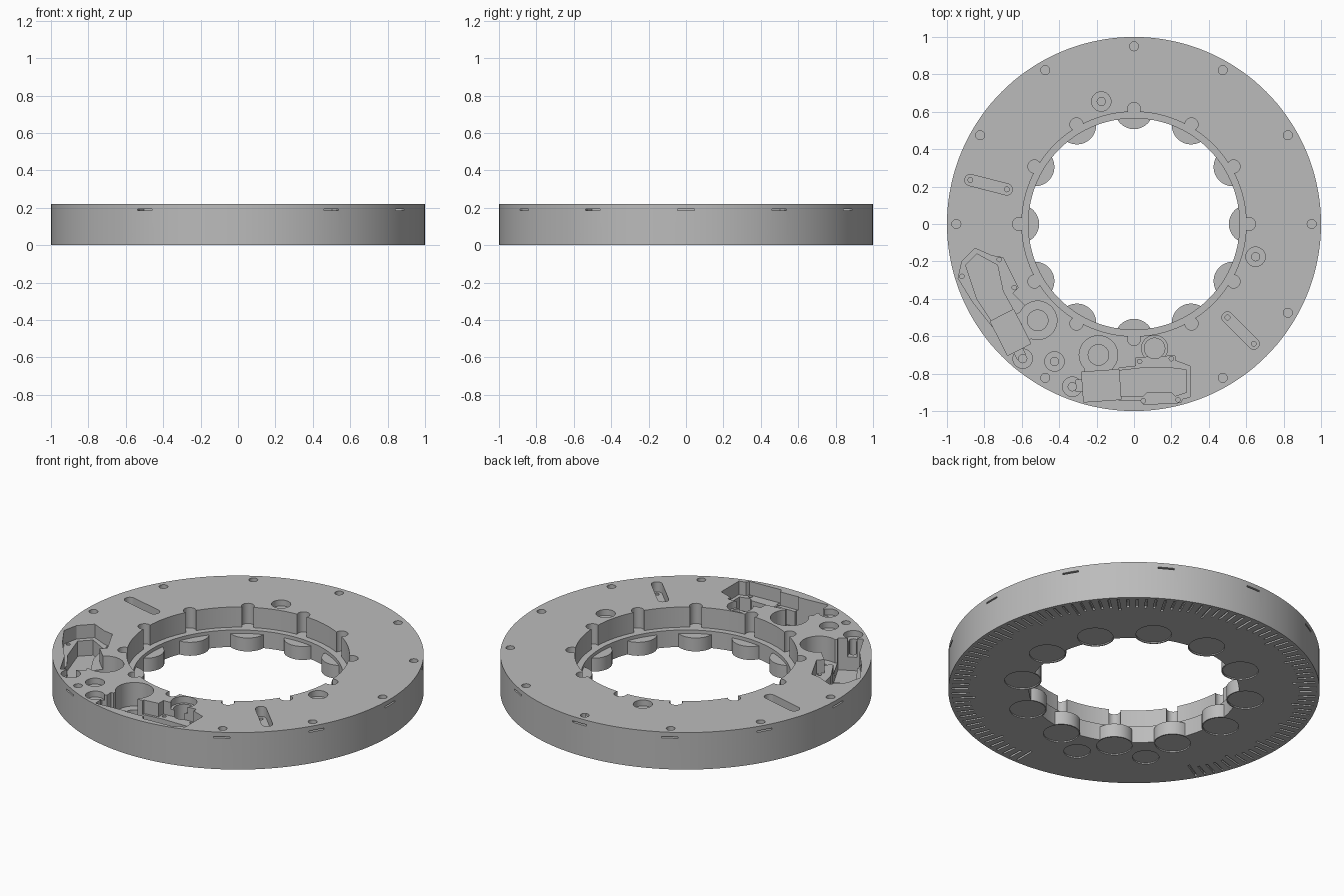
import bpy, bmesh
from math import sin, cos, pi, radians
from mathutils import Matrix

cube = bpy.data.objects.get("Cube")
if cube:
    bpy.data.objects.remove(cube)

H = 0.22

grey = bpy.data.materials.new("plain grey")
grey.use_nodes = True
grey.diffuse_color = (0.5, 0.5, 0.5, 1)
grey.node_tree.nodes["Principled BSDF"].inputs["Base Color"].default_value = (0.5, 0.5, 0.5, 1)


def prism(bm, points, z0, z1):
    """Closed vertical prism over a counter-clockwise outline."""
    low = [bm.verts.new((x, y, z0)) for x, y in points]
    top = [bm.verts.new((x, y, z1)) for x, y in points]
    bm.faces.new(low[::-1])
    bm.faces.new(top)
    for i in range(len(points)):
        j = (i + 1) % len(points)
        bm.faces.new((low[i], low[j], top[j], top[i]))


def circle(x, y, r, n=32):
    return [(x + r * cos(2 * pi * i / n), y + r * sin(2 * pi * i / n)) for i in range(n)]


def polar(r, deg):
    return r * cos(radians(deg)), r * sin(radians(deg))


def bar(x, y, length, width, deg):
    """Rectangle outline turned by deg."""
    c, s = cos(radians(deg)), sin(radians(deg))
    corners = ((-1, -1), (1, -1), (1, 1), (-1, 1))
    return [(x + a * length / 2 * c - b * width / 2 * s,
             y + a * length / 2 * s + b * width / 2 * c) for a, b in corners]


def capsule(p, q, r, n=12):
    """Rounded slot outline from p to q."""
    m = Matrix.Identity(2)
    dx, dy = q[0] - p[0], q[1] - p[1]
    k = r / (dx * dx + dy * dy) ** 0.5
    ux, uy = dx * k, dy * k
    out = []
    for (x, y), start in ((q, -pi / 2), (p, pi / 2)):
        for i in range(n + 1):
            a = start + pi * i / n
            out.append((x + ux * cos(a) - uy * sin(a), y + uy * cos(a) + ux * sin(a)))
    return out


def combine(target, outlines, z0, z1, operation="DIFFERENCE"):
    """Cut or join one batch of separate prisms."""
    bm = bmesh.new()
    for pts in outlines:
        prism(bm, pts, z0, z1)
    mesh = bpy.data.meshes.new("helper")
    bm.to_mesh(mesh)
    bm.free()
    helper = bpy.data.objects.new("helper", mesh)
    helper.hide_render = True
    bpy.context.collection.objects.link(helper)
    mod = target.modifiers.new("shape", "BOOLEAN")
    mod.operation, mod.solver, mod.object = operation, "EXACT", helper
    bpy.context.view_layer.objects.active = target
    bpy.ops.object.modifier_apply(modifier=mod.name)
    bpy.data.objects.remove(helper)


# Ring body with a step inside the bore
bm = bmesh.new()
profile = [(1, 0), (1, H), (0.6, H), (0.6, 0.1), (0.565, 0.1), (0.565, 0)]
n = 144
rings = [[bm.verts.new((r * cos(2 * pi * i / n), r * sin(2 * pi * i / n), z))
          for r, z in profile] for i in range(n)]
for i in range(n):
    a, b = rings[i], rings[(i + 1) % n]
    for k in range(len(profile)):
        m = (k + 1) % len(profile)
        bm.faces.new((a[k], b[k], b[m], a[m]))
bmesh.ops.recalc_face_normals(bm, faces=bm.faces)
mesh = bpy.data.meshes.new("ring_body")
bm.to_mesh(mesh)
bm.free()
body = bpy.data.objects.new("ring_body", mesh)
bpy.context.collection.objects.link(body)
mesh.materials.append(grey)

TOP = H + 0.05
clock = range(0, 360, 30)

# Twelve round lobes in the bore, with notches above and shallow discs below
combine(body, [circle(*polar(0.61, d), 0.103) for d in clock], 0, 0.08, "UNION")
combine(body, [circle(*polar(0.615, d), 0.035, 24) for d in clock], 0.1, TOP)
discs = [circle(*polar(0.61, d), 0.096) for d in clock]
discs += [circle(*polar(0.725, d), 0.072) for d in (225, 255)]
combine(body, discs, -0.05, 0.007)

# Scale ticks under the rim, every fifth one longer
ticks = []
for i in range(101):
    inner = 0.86 if i % 5 == 0 else 0.89
    d = 270 + 3 * i
    ticks.append(bar(*polar((inner + 0.98) / 2, d), 0.98 - inner, 0.012, d))
combine(body, ticks, -0.05, 0.012)

# Rim screw holes and the thin nut slits behind them
rim = [d for d in clock if d not in (210, 270)]
combine(body, [circle(*polar(0.95, d), 0.024, 20) for d in rim], 0.12, TOP)
combine(body, [bar(*polar(0.98, d), 0.11, 0.09, d) for d in rim], 0.185, 0.194)

# Counterbored screw holes
bores = [(-0.175, 0.655), (0.65, -0.175), (-0.425, -0.735), (-0.595, -0.72), (-0.33, -0.87)]
combine(body, [circle(x, y, 0.052) for x, y in bores], H - 0.035, TOP)
combine(body, [circle(x, y, 0.022, 20) for x, y in bores], 0.05, TOP)

# Long slots with a screw hole at each end
slots = [((-0.875, 0.235), (-0.68, 0.185)), ((0.50, -0.50), (0.64, -0.64))]
combine(body, [capsule(p, q, 0.03) for p, q in slots], H - 0.06, TOP)
combine(body, [circle(x, y, 0.013, 16) for s in slots for x, y in s], 0.06, TOP)

# Gear wells with a hub bore
gears = [(-0.19, -0.70), (-0.515, -0.515)]
combine(body, [circle(x, y, 0.103, 48) for x, y in gears], 0.08, TOP)
combine(body, [circle(x, y, 0.055) for x, y in gears], 0.02, TOP)

# Board pockets: a shelf outline with a deeper floor inside
front_shelf = [(-0.08, -0.945), (0.04, -0.94), (0.05, -0.965), (0.25, -0.955), (0.26, -0.935),
               (0.30, -0.925), (0.30, -0.76), (0.22, -0.73), (0.22, -0.705), (0.01, -0.715),
               (0.01, -0.76), (-0.08, -0.77)]
side_shelf = [(-0.70, -0.62), (-0.56, -0.56), (-0.58, -0.44), (-0.65, -0.37), (-0.62, -0.34),
              (-0.70, -0.18), (-0.76, -0.17), (-0.85, -0.13), (-0.92, -0.20), (-0.94, -0.29),
              (-0.86, -0.42)][::-1]
side_shelf.reverse()
combine(body, [front_shelf, side_shelf], 0.14, TOP)
front_floor = [(-0.09, -0.92), (0.05, -0.92), (0.07, -0.90), (0.20, -0.90), (0.22, -0.92),
               (0.28, -0.90), (0.28, -0.78), (0.20, -0.77), (0.04, -0.77), (-0.09, -0.785)]
side_floor = [(-0.72, -0.58), (-0.60, -0.54), (-0.70, -0.36), (-0.73, -0.22), (-0.84, -0.16),
              (-0.90, -0.22), (-0.88, -0.28), (-0.84, -0.40)]
combine(body, [front_floor, side_floor], 0.05, TOP)
combine(body, [circle(x, y, 0.012, 16) for x, y in
               ((0.05, -0.945), (0.235, -0.94), (0.03, -0.735), (0.20, -0.72),
                (-0.72, -0.19), (-0.64, -0.34), (-0.92, -0.28))], 0.08, TOP)

# Motor bays and the cable channels beside them
combine(body, [bar(-0.175, -0.865, 0.20, 0.16, 4), bar(-0.66, -0.58, 0.205, 0.14, -63)], 0.03, TOP)
combine(body, [bar(-0.285, -0.865, 0.05, 0.06, 0), bar(-0.615, -0.685, 0.05, 0.06, 27)], 0.11, TOP)
combine(body, [bar(-0.19, -0.77, 0.15, 0.06, 4), bar(-0.575, -0.54, 0.15, 0.06, -63)], 0.08, TOP)

# Round sensor seat
combine(body, [circle(0.11, -0.665, 0.07)], H - 0.04, TOP)
combine(body, [circle(0.11, -0.665, 0.055)], 0.08, TOP)

# Shading
bpy.ops.object.select_all(action="DESELECT")
body.select_set(True)
bpy.context.view_layer.objects.active = body
bpy.ops.object.shade_smooth_by_angle(angle=radians(30))
